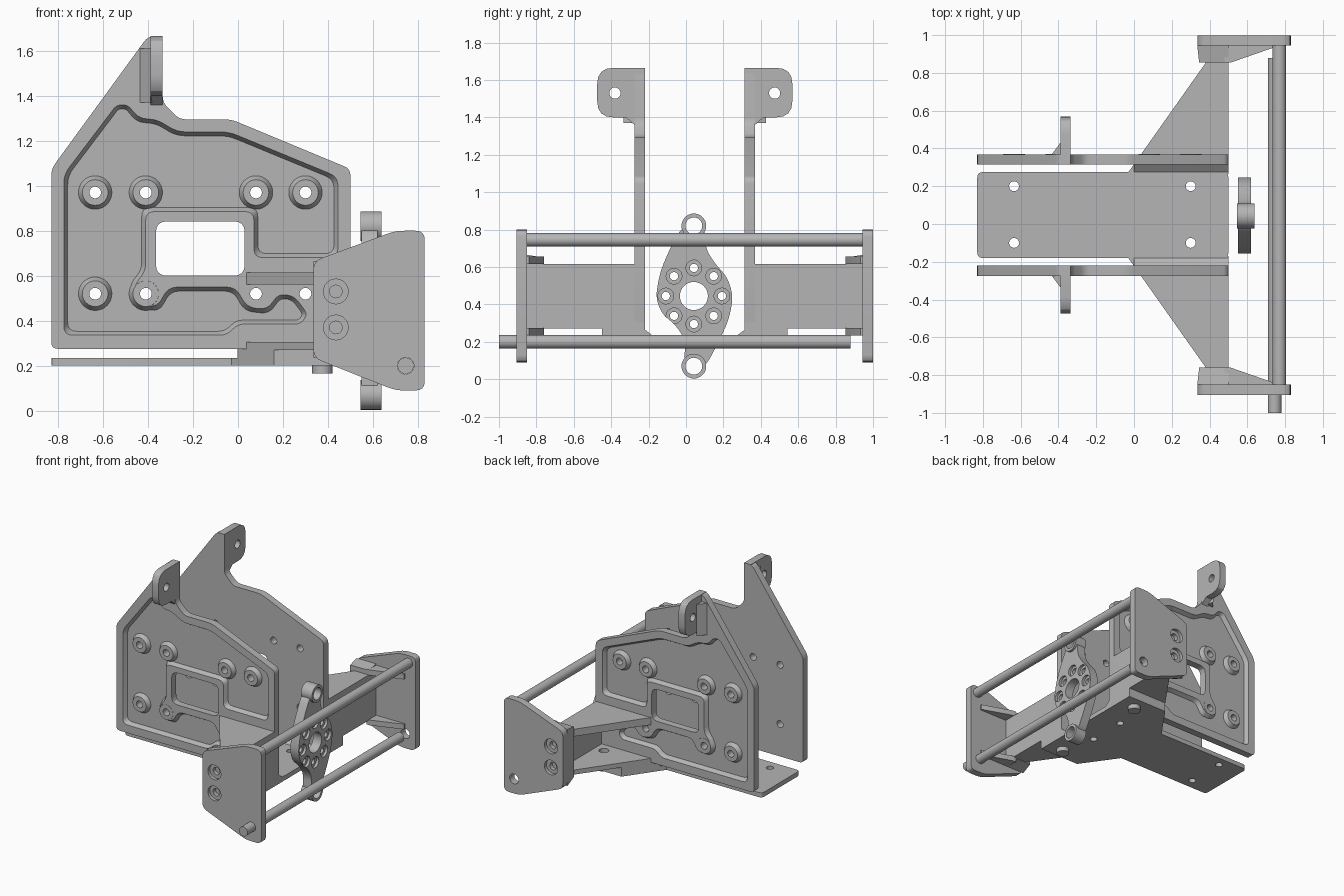
import bpy, bmesh
from math import cos, sin, pi, radians
from mathutils import Vector, Matrix

cube = bpy.data.objects.get("Cube")
if cube:
    bpy.data.objects.remove(cube)

MID = 0.047  # y of the symmetry plane
grey = bpy.data.materials.new("plain_grey")
grey.use_nodes = True
grey.diffuse_color = (0.46, 0.46, 0.46, 1)
grey.node_tree.nodes["Principled BSDF"].inputs["Base Color"].default_value = (0.46, 0.46, 0.46, 1)


def rounded(pts, r, n=5):
    """Round every corner of a polygon."""
    out = []
    for i, p in enumerate(pts):
        p = Vector(p)
        a, b = Vector(pts[i - 1]) - p, Vector(pts[(i + 1) % len(pts)]) - p
        d = min(r, a.length * 0.45, b.length * 0.45)
        a, b = p + a.normalized() * d, p + b.normalized() * d
        for k in range(n):
            t = k / (n - 1)
            out.append(a * (1 - t) ** 2 + p * 2 * t * (1 - t) + b * t * t)
    return out


def inset(pts, d):
    """Offset a clockwise polygon inwards."""
    out = []
    for i, p in enumerate(pts):
        p = Vector(p)
        a = (p - Vector(pts[i - 1])).normalized()
        b = (Vector(pts[(i + 1) % len(pts)]) - p).normalized()
        na, nb = Vector((a.y, -a.x)), Vector((b.y, -b.x))
        out.append(p + (na + nb) * d / (1 + na.dot(nb)))
    return out


def circle(u, v, r, n=32):
    return [(u + r * cos(2 * pi * k / n), v + r * sin(2 * pi * k / n)) for k in range(n)]


def loft(name, axis, pts_a, lo, pts_b, hi):
    """Solid between two matching outlines set across an axis."""
    place = {"x": lambda p, w: (w, p[0], p[1]),
             "y": lambda p, w: (p[0], w, p[1]),
             "z": lambda p, w: (p[0], p[1], w)}[axis]
    bm = bmesh.new()
    a = [bm.verts.new(place(p, lo)) for p in pts_a]
    b = [bm.verts.new(place(p, hi)) for p in pts_b]
    bm.faces.new(a)
    bm.faces.new(b)
    for i in range(len(a)):
        bm.faces.new((a[i - 1], a[i], b[i], b[i - 1]))
    bmesh.ops.recalc_face_normals(bm, faces=bm.faces)
    mesh = bpy.data.meshes.new(name)
    bm.to_mesh(mesh)
    bm.free()
    mesh.materials.append(grey)
    obj = bpy.data.objects.new(name, mesh)
    bpy.context.collection.objects.link(obj)
    return obj


def prism(name, axis, pts, lo, hi):
    return loft(name, axis, pts, lo, pts, hi)


def box(name, x, y, z):
    return prism(name, "z", [(x[0], y[0]), (x[1], y[0]), (x[1], y[1]), (x[0], y[1])], *z)


def rod(name, axis, u, v, r, lo, hi):
    return prism(name, axis, circle(u, v, r), lo, hi)


def combine(obj, others, op="DIFFERENCE"):
    """Apply boolean operations and discard the helpers."""
    bpy.context.view_layer.objects.active = obj
    for other in others:
        mod = obj.modifiers.new("bool", "BOOLEAN")
        mod.operation, mod.solver, mod.object = op, "EXACT", other
        bpy.ops.object.modifier_apply(modifier=mod.name)
        bpy.data.objects.remove(other)
    return obj


# Side plate with beveled pocket, bosses, window and holes
OUT, INN = -0.275, -0.22
outline = [(-0.83, 0.275), (-0.83, 1.075), (-0.40, 1.665), (-0.335, 1.665), (-0.335, 1.37),
           (-0.26, 1.295), (-0.03, 1.295), (0.50, 1.075), (0.50, 0.275)]
plate = prism("front_side_plate", "y", rounded(outline, 0.03), OUT, INN)
pocket = [(-0.775, 0.335), (-0.775, 1.05), (-0.54, 1.36), (-0.49, 1.36), (-0.44, 1.30),
          (-0.36, 1.295), (-0.27, 1.24), (-0.04, 1.24), (0.445, 1.04), (0.445, 0.68),
          (0.07, 0.68), (0.07, 0.885), (-0.41, 0.885), (-0.41, 0.62), (-0.46, 0.56),
          (-0.46, 0.48), (-0.36, 0.46), (-0.31, 0.55), (-0.01, 0.55), (0.04, 0.46),
          (0.13, 0.45), (0.18, 0.52), (0.25, 0.51), (0.31, 0.43), (0.28, 0.385),
          (0.0, 0.385), (-0.05, 0.335)]
FLOOR = OUT + 0.03
combine(plate, [loft("cut", "y", rounded(pocket, 0.04), OUT - 0.001,
                     rounded(inset(pocket, 0.018), 0.04), FLOOR)])
holes = [(x, z) for z in (0.97, 0.52) for x in (-0.635, -0.41, 0.08, 0.30)]
bosses = [loft("boss", "y", circle(x, z, 0.057), OUT - 0.001, circle(x, z, 0.08), FLOOR + 0.01)
          for x, z in holes[:6]]
combine(plate, bosses, "UNION")
window = [(-0.365, 0.6), (-0.365, 0.842), (0.03, 0.842), (0.03, 0.6)]
combine(plate, [rod("cut", "y", x, z, 0.026, -0.4, -0.1) for x, z in holes]
        + [prism("cut", "y", rounded(window, 0.05), -0.4, -0.1)])

# Mounting ear on top of the side plate
ear_pts = [(-0.475, 1.40), (-0.475, 1.665)]
ear = prism("front_mounting_ear", "x", rounded(ear_pts + [(-0.28, 1.665), (-0.28, 1.40)], 0.09)[:10]
            + [(INN, 1.665), (INN, 1.36), (OUT, 1.36), (-0.32, 1.40)], -0.39, -0.335)
combine(ear, [rod("cut", "x", -0.38, 1.53, 0.03, -0.5, -0.2)])
ear_rib = prism("front_ear_rib", "z", [(-0.435, OUT), (-0.39, -0.335), (-0.38, OUT)], 1.37, 1.61)


# Outrigger arm: gussets, wall and foot
def edge_x(y):
    return -0.03 - (y + 0.18) * 0.41 / 0.58


def gusset(name, near, far, lo, hi):
    return prism(name, "z", [(edge_x(near), near), (edge_x(far), far), (0.5, far), (0.5, near)], lo, hi)


arm = [gusset("front_arm_top", -0.25, -0.76, 0.56, 0.615),
       gusset("front_arm_floor", -0.25, -0.77, 0.27, 0.305),
       gusset("front_arm_root", -0.22, -0.45, 0.2, 0.304),
       gusset("front_base_flare", -0.17, -0.23, 0.2, 0.235),
       box("front_arm_wall", (0.45, 0.5), (-0.77, -0.25), (0.27, 0.615)),
       prism("front_base_fillet", "x", [(-0.18, 0.235), (INN, 0.265), (INN, 0.235)], -0.0, 0.5),
       rod("front_screw_head", "z", 0.375, -0.355, 0.045, 0.165, 0.21)]
for part in arm[1:3]:
    combine(part, [rod("cut", "z", 0.375, -0.355, 0.035, 0.25, 0.4)])

# End bracket: outer plate, solid block and tapered flanges
end = prism("front_end_plate", "y", rounded([(0.335, 0.235), (0.335, 0.665), (0.70, 0.80), (0.83, 0.80),
                                             (0.83, 0.09), (0.70, 0.09)], 0.04), -0.905, -0.85)
screws = [(0.435, 0.53), (0.435, 0.37)]
combine(end, [rod("cut", "y", x, z, 0.055, -1, -0.88) for x, z in screws]
        + [rod("cut", "y", x, z, 0.028, -1, -0.8) for x, z in screws]
        + [rod("cut", "y", 0.745, 0.2, 0.037, -1, -0.8)])
block = loft("front_end_block", "y", [(0.335, 0.235), (0.335, 0.665), (0.5, 0.665), (0.5, 0.235)], -0.85,
             [(0.345, 0.265), (0.345, 0.65), (0.5, 0.65), (0.5, 0.265)], -0.76)
flange = [(0.48, -0.85), (0.48, -0.76), (0.51, -0.76), (0.74, -0.84), (0.74, -0.85)]
flanges = [prism("front_flange_" + n, "z", flange, lo, lo + 0.04)
           for n, lo in (("upper", 0.615), ("lower", 0.235))]

# Mirror the whole front side to the back
flip = Matrix.Translation((0, 2 * MID, 0)) @ Matrix.Scale(-1, 4, (0, 1, 0))
for part in [plate, ear, ear_rib, end, block] + arm + flanges:
    mesh = part.data.copy()
    mesh.transform(flip)
    mesh.flip_normals()
    twin = bpy.data.objects.new(part.name.replace("front", "back"), mesh)
    bpy.context.collection.objects.link(twin)

# Base plate
base = prism("base_plate", "z", rounded([(-0.83, -0.18), (-0.83, 0.275), (0.5, 0.275), (0.5, -0.18)], 0.03),
             0.2, 0.235)
combine(base, [rod("cut", "z", x, y, 0.026, 0, 0.5) for x in (-0.635, 0.3) for y in (-0.1, 0.2)])

# Cross rods
rod("upper_rod", "y", 0.77, 0.745, 0.036, -0.855, 0.95)
rod("lower_rod", "y", 0.745, 0.2, 0.036, -1.0, 0.88)

# Rocker with a bolt circle and two end sleeves
HY, HZ = 0.042, 0.445
body = [(-0.02, 0.82), (-0.09, 0.69), (-0.14, 0.57), (-0.162, 0.44), (-0.13, 0.35), (-0.05, 0.285),
        (0.0, 0.2), (-0.015, 0.08), (0.1, 0.06), (0.17, 0.19), (0.23, 0.32), (0.252, 0.44),
        (0.225, 0.54), (0.15, 0.625), (0.105, 0.7), (0.1, 0.82)]
rocker = prism("rocker", "x", rounded(body, 0.06), 0.55, 0.62)
ends = (0.82, 0.07)
combine(rocker, [rod("sleeve", "x", HY, z, 0.066, 0.545, 0.638) for z in ends], "UNION")
ring = [(HY + 0.15 * cos(k * pi / 4), HZ + 0.15 * sin(k * pi / 4)) for k in range(8)]
combine(rocker, [rod("cut", "x", HY, z, 0.045, 0.4, 0.8) for z in ends]
        + [rod("cut", "x", HY, HZ, 0.075, 0.4, 0.8)]
        + [rod("cut", "x", y, z, 0.042, 0.6, 0.8) for y, z in ring]
        + [rod("cut", "x", y, z, 0.022, 0.4, 0.8) for y, z in ring])

# Smooth round parts, keep hard edges
bpy.ops.object.select_all(action="DESELECT")
for obj in bpy.context.collection.objects:
    if obj.type == "MESH":
        obj.select_set(True)
        bpy.context.view_layer.objects.active = obj
bpy.ops.object.shade_smooth_by_angle(angle=radians(25))
